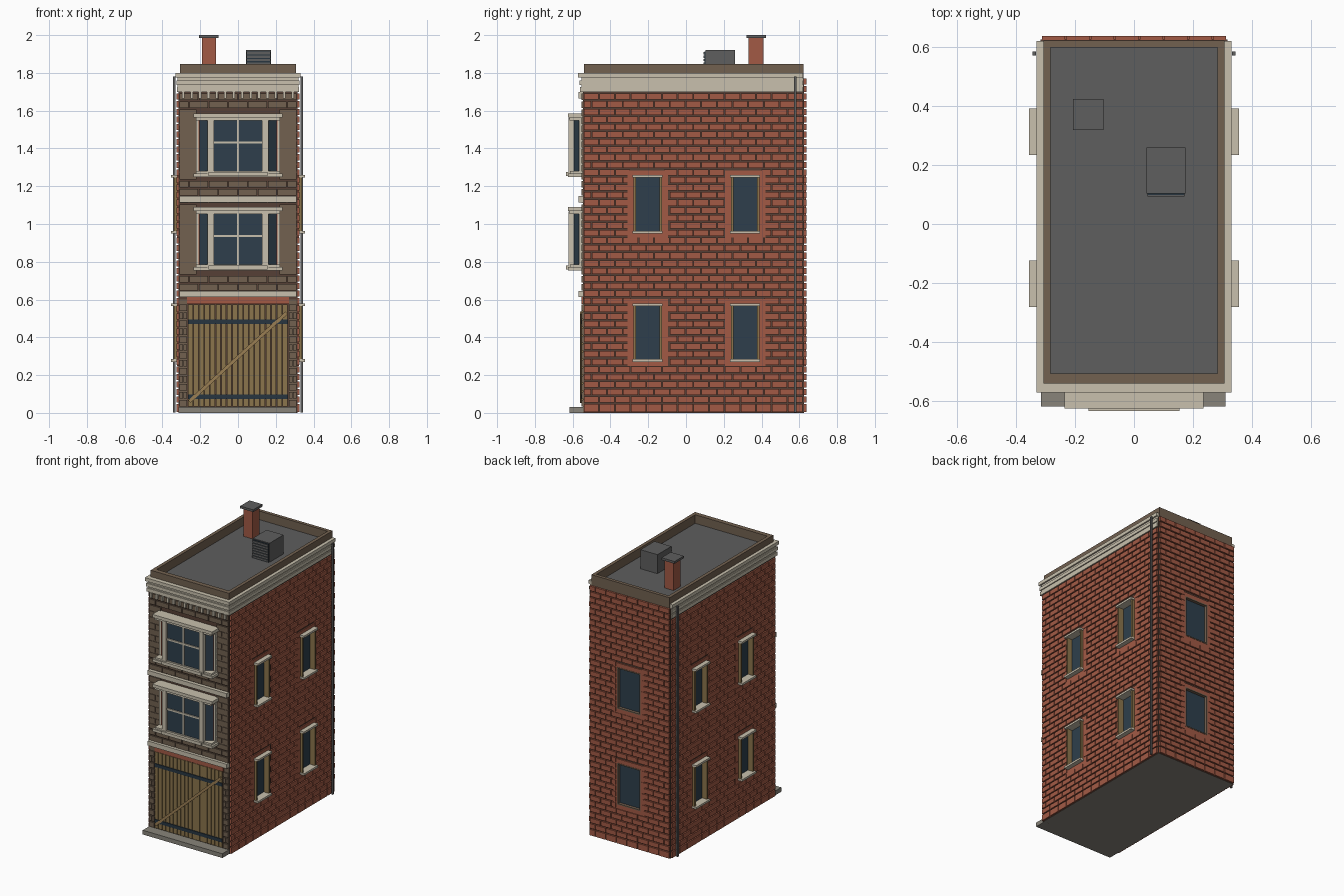
import bpy, bmesh, math
from mathutils import Matrix, Vector

if "Cube" in bpy.data.objects:
    bpy.data.objects.remove(bpy.data.objects["Cube"])


def material(name, r, g, b):
    lin = [((c / 255 + 0.055) / 1.055) ** 2.4 for c in (r, g, b)] + [1]
    m = bpy.data.materials.new(name)
    m.use_nodes = True
    m.diffuse_color = lin
    m.node_tree.nodes["Principled BSDF"].inputs["Base Color"].default_value = lin
    return m


RED = material("red brick", 162, 90, 69)
BROWN = material("brown brick", 114, 97, 80)
STONE = material("pale stone", 200, 192, 173)
GLASS = material("dark glass", 46, 63, 76)
WOOD = material("door wood", 139, 117, 76)
BRACE = material("light wood", 154, 126, 84)
IRON = material("dark iron", 39, 53, 64)
ROOF = material("roof grey", 94, 94, 94)
STEP = material("step stone", 136, 132, 122)
MORTAR = material("dark mortar", 86, 64, 54)


def finish(name, bm, *mats):
    me = bpy.data.meshes.new(name)
    bm.to_mesh(me)
    bm.free()
    ob = bpy.data.objects.new(name, me)
    for m in mats:
        me.materials.append(m)
    bpy.context.collection.objects.link(ob)
    return ob


def boxes(name, mat, items):
    """One object from boxes given as (x0, x1, y0, y1, z0, z1)."""
    bm = bmesh.new()
    for x0, x1, y0, y1, z0, z1 in items:
        mid = Vector((x0 + x1, y0 + y1, z0 + z1)) / 2
        size = Matrix.Diagonal((x1 - x0, y1 - y0, z1 - z0, 1))
        bmesh.ops.create_cube(bm, size=1, matrix=Matrix.Translation(mid) @ size)
    return finish(name, bm, mat)


def prism(name, mat, outline, z0, z1):
    bm = bmesh.new()
    face = bm.faces.new([bm.verts.new((x, y, z0)) for x, y in outline])
    ext = bmesh.ops.extrude_face_region(bm, geom=[face])["geom"]
    moved = [v for v in ext if isinstance(v, bmesh.types.BMVert)]
    bmesh.ops.translate(bm, vec=(0, 0, z1 - z0), verts=moved)
    bmesh.ops.recalc_face_normals(bm, faces=bm.faces)
    return finish(name, bm, mat)


def mirrored(items):
    return items + [(-b[1], -b[0]) + b[2:] for b in items]


def ring(a, b, c, d, w):
    """Four rectangles bordering an opening on its outside."""
    return [(a - w, a, c - w, d + w), (b, b + w, c - w, d + w),
            (a, b, c - w, c), (a, b, d, d + w)]


def brick_cells(u0, u1, z0, z1, length, pitch, holes=()):
    """Running bond cells (a, b, low, high), trimmed at the holes."""
    cells = []
    for row in range(int((z1 - z0) / pitch + 0.01)):
        low = z0 + row * pitch
        high = low + pitch - 0.008
        u = u0 - (row % 2) * length / 2
        while u < u1 - 0.01:
            parts = [(max(u, u0), min(u + length, u1) - 0.005)]
            u += length
            for h in holes:
                if low < h[3] and high > h[2]:
                    parts = [s for p, q in parts for s in ((p, min(q, h[0])), (max(p, h[1]), q))]
            cells += [(p, q, low, high) for p, q in parts if q - p > length * 0.35]
    return cells


FRONT, BACK, SIDE = -0.54, 0.625, 0.316
FLOORS = ((0.28, 0.57), (0.96, 1.25))
side_windows = [(y, y + 0.15, z0, z1) for y in (-0.278, 0.238) for z0, z1 in FLOORS]
back_windows = [(-0.085, 0.095, z0, z1) for z0, z1 in FLOORS]

# Main block with a stone underside and recessed window openings
core = boxes("house_body", MORTAR, [(-SIDE, SIDE, FRONT, BACK, 0, 1.77)])
core.data.materials.append(STEP)
for p in core.data.polygons:
    p.material_index = 1 if p.normal.z < -0.5 else 0
cutter = boxes("window_cutter", MORTAR, mirrored([(0.296, 0.4) + w for w in side_windows]) +
               [(a, b, 0.605, 0.7, c, d) for a, b, c, d in back_windows])
cutter.hide_render = True
cutter.hide_viewport = True
cut = core.modifiers.new("openings", "BOOLEAN")
cut.operation = "DIFFERENCE"
cut.solver = "EXACT"
cut.object = cutter

# Brickwork on the sides and back: tall base course, running bond, window surrounds
for name, u0, u1, top, windows in (("side", FRONT, BACK, 1.70, side_windows),
                                   ("back", -0.312, 0.316, 1.78, back_windows)):
    holes = [(a - 0.012, b + 0.012, c - 0.01, d + 0.01) for a, b, c, d in windows]
    cells = brick_cells(u0, u1, 0.004, 0.054, 0.083, 0.05)
    cells += brick_cells(u0, u1, 0.054, top, 0.083, 0.0401, holes)
    rims = [r for w in windows for r in ring(*w, 0.032)]
    if name == "side":
        bricks = mirrored([(SIDE - 0.002, 0.326) + c for c in cells])
        plates = mirrored([(SIDE - 0.002, 0.323) + r for r in rims])
    else:
        bricks = [c[:2] + (BACK - 0.002, 0.637) + c[2:] for c in cells]
        plates = [r[:2] + (BACK - 0.002, 0.634) + r[2:] for r in rims]
    boxes(name + "_bricks", RED, bricks)
    boxes(name + "_window_surrounds", RED, plates)

# Side windows: recessed glass, wooden jambs, stone sill and lintel
glass, jambs, ledges = [], [], []
for a, b, c, d in side_windows:
    glass.append((0.29, 0.301, a, b, c, d))
    jambs += [(0.295, 0.34, y, y + 0.013, c, d) for y in (a, b - 0.013)]
    ledges += [(0.295, 0.355, a - 0.004, b + 0.004, z, z + 0.014)
               for z in (c - 0.01, d - 0.004)]
boxes("side_window_glass", GLASS, mirrored(glass))
boxes("side_window_jambs", WOOD, mirrored(jambs))
boxes("side_window_ledges", STONE, mirrored(ledges))

# Back windows: glass with a slim flush frame
boxes("back_window_glass", GLASS, [(a, b, 0.60, 0.615, c, d) for a, b, c, d in back_windows])
boxes("back_window_frames", BROWN,
      [r[:2] + (0.605, 0.636) + r[2:] for a, b, c, d in back_windows
       for r in ring(a + 0.006, b - 0.006, c + 0.006, d - 0.006, 0.008)])

# Front wall in brown brick
BAYS = (0.755, 1.25)
boxes("front_facing", MORTAR, [(-0.31, 0.31, -0.545, -0.53, 0.60, 1.70)])
holes = [(-0.22, 0.22, z, z + 0.335) for z in BAYS]
cells = brick_cells(-0.31, 0.314, 0.648, 1.70, 0.104, 0.042, holes)
boxes("front_bricks", BROWN, [(a, b, -0.553, -0.54, c, d) for a, b, c, d in cells])
boxes("front_quoins", BROWN, mirrored([(0.222, 0.308, -0.549, -0.54, z, z + 0.335)
                                       for z in BAYS]))
cells = brick_cells(0.27, 0.315, 0.035, 0.62, 0.045, 0.042)
boxes("door_piers", BROWN, mirrored([(0.27, 0.31, -0.545, -0.53, 0, 0.62)]))
boxes("door_pier_bricks", BROWN,
      mirrored([(a, b, -0.553, -0.54, c, d) for a, b, c, d in cells]))
boxes("floor_bands", STONE, [(-0.31, 0.31, -0.57, -0.53, z, z + 0.032) for z in (0.614, 1.115)])

# Cornice, wrapping the front and both sides, with dentils below
cornice = []
for out, z0, z1 in ((0.003, 1.70, 1.79), (0.008, 1.70, 1.725),
                    (0.010, 1.737, 1.76), (0.014, 1.776, 1.80)):
    x, y = SIDE + out, -0.55 - out * 1.5
    cornice += [(-x, x, y, -0.52, z0, z1)]
    cornice += mirrored([(0.305, x, -0.53, 0.62, z0, z1)])
boxes("cornice", STONE, cornice)
boxes("dentils", STONE, [(x - 0.007, x + 0.007, -0.568, -0.54, 1.665, 1.70)
                         for x in (-0.29 + i * 0.0446 for i in range(14))])

# Parapet and roof deck
boxes("parapet", BROWN, mirrored([(0.283, 0.307, FRONT, 0.622, 1.76, 1.846)]) +
      [(-0.285, 0.285, y0, y1, 1.76, 1.846) for y0, y1 in ((FRONT, -0.507), (0.598, 0.622))])
boxes("roof_deck", ROOF, [(-0.29, 0.29, -0.52, 0.61, 1.765, 1.785)])

# Chimney
boxes("chimney", RED, [(-0.19, -0.117, 0.332, 0.41, 1.78, 1.99)])
boxes("chimney_cap", ROOF, [(-0.206, -0.104, 0.319, 0.423, 1.984, 2.0)])

# Roof vent with louvred front
boxes("vent_box", ROOF, [(0.042, 0.175, 0.104, 0.26, 1.78, 1.92)])
boxes("vent_opening", IRON, [(0.046, 0.171, 0.098, 0.106, 1.785, 1.914)])
boxes("vent_slats", ROOF, [(0.046, 0.171, 0.093, 0.10, z, z + 0.012)
                           for z in (1.79 + i * 0.018 for i in range(7))])

# Drain pipes
boxes("drain_pipes", ROOF, mirrored([(0.332, 0.344, 0.571, 0.584, 0.003, 1.78)]))

# Front bay windows
CANT = [(-0.215, -0.54), (-0.215, -0.555), (-0.145, -0.605),
        (0.145, -0.605), (0.215, -0.555), (0.215, -0.54)]
for name, z in zip(("lower", "upper"), BAYS):
    prism(name + "_bay_glass", GLASS, CANT, z + 0.02, z + 0.31)
    boxes(name + "_bay_ledges", STONE, [
        (-0.235, 0.235, -0.625, -0.54, z + 0.313, z + 0.335),
        (-0.222, 0.222, -0.617, -0.54, z + 0.298, z + 0.313),
        (-0.235, 0.235, -0.625, -0.54, z, z + 0.018),
        (-0.222, 0.222, -0.615, -0.54, z + 0.018, z + 0.03),
        (-0.155, 0.155, -0.634, -0.60, z + 0.004, z + 0.026)])
    boxes(name + "_bay_posts", STONE, mirrored([
        (0.128, 0.162, -0.622, -0.588, z + 0.018, z + 0.31),
        (0.209, 0.222, -0.567, -0.54, z + 0.018, z + 0.31)]))
    boxes(name + "_bay_reveals", RED, mirrored([
        (0.203, 0.209, -0.567, -0.55, z + 0.03, z + 0.298)]))
    boxes(name + "_bay_bars", STONE, [
        (-0.005, 0.005, -0.612, -0.60, z + 0.02, z + 0.31),
        (-0.13, 0.13, -0.612, -0.60, z + 0.175, z + 0.187)])

# Plank door with iron straps and a diagonal brace
boxes("door_lintel", RED, [(-0.27, 0.27, -0.552, -0.53, 0.576, 0.615)])
boxes("door_backing", MORTAR, [(-0.27, 0.27, -0.544, -0.53, 0.03, 0.576)])
step = 0.53 / 18
boxes("door_planks", WOOD, [(-0.265 + i * step, -0.265 + (i + 0.87) * step,
                             -0.552, -0.54, 0.035, 0.574) for i in range(18)])
boxes("door_straps", IRON, [(-0.265, 0.265, -0.557, -0.55, z, z + 0.024)
                            for z in (0.074, 0.47)])
rise, run = 0.47, 0.515
half = math.hypot(rise, run) / 2
brace = boxes("door_brace", BRACE, [(-half, half, -0.005, 0.005, -0.009, 0.009)])
brace.location = (0, -0.557, 0.295)
brace.rotation_euler.y = -math.atan2(rise, run)

# Front step
boxes("front_step", STEP, [(-0.315, 0.31, -0.618, -0.53, 0, 0.03)])
